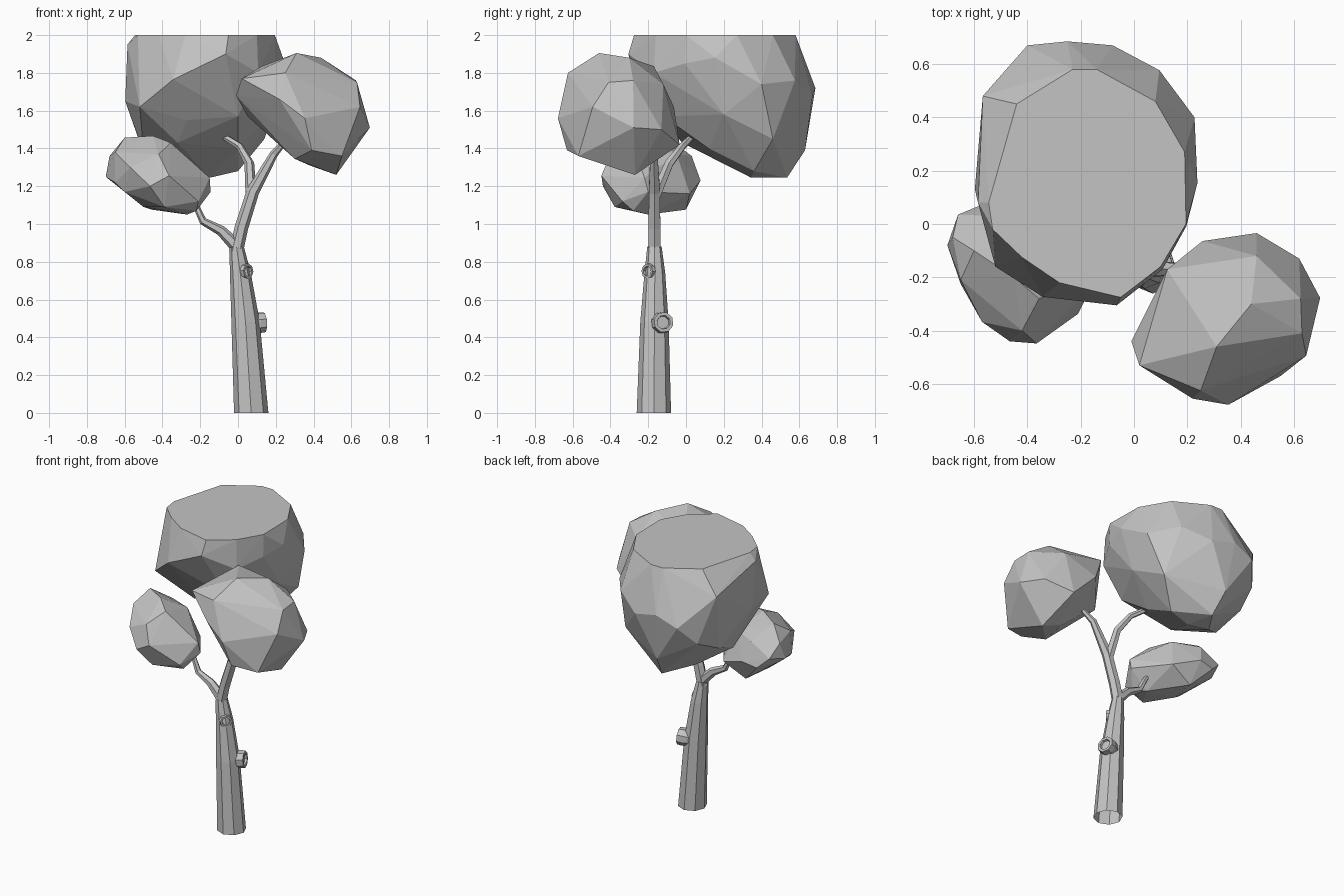
import bpy, bmesh, math
from mathutils import Vector

grey = bpy.data.materials.new("plain grey")
grey.diffuse_color = (0.55, 0.55, 0.55, 1)


def finish(name, bm):
    bmesh.ops.recalc_face_normals(bm, faces=bm.faces)
    mesh = bpy.data.meshes.new(name)
    bm.to_mesh(mesh)
    bm.free()
    mesh.materials.append(grey)
    obj = bpy.data.objects.new(name, mesh)
    bpy.context.collection.objects.link(obj)
    return obj


def skin(bm, rings):
    for a, b in zip(rings, rings[1:]):
        n = len(a)
        for i in range(n):
            j = (i + 1) % n
            bm.faces.new((a[i], a[j], b[j], b[i]))


def ring(bm, centre, direction, radius, sides):
    q = Vector((0, 0, 1)).rotation_difference(direction)
    return [bm.verts.new(centre + q @ Vector((radius * math.cos(t), radius * math.sin(t), 0)))
            for t in (2 * math.pi * i / sides for i in range(sides))]


def limb(name, path, sides=6, base_up=False):
    """Tapered faceted tube along (x, y, z, radius) stations."""
    bm = bmesh.new()
    pts = [Vector(p[:3]) for p in path]
    rings = []
    for i, p in enumerate(pts):
        d = pts[min(i + 1, len(pts) - 1)] - pts[max(i - 1, 0)]
        if base_up and i == 0:
            d = Vector((0, 0, 1))
        rings.append(ring(bm, p, d.normalized(), path[i][3], sides))
    skin(bm, rings)
    bm.faces.new(rings[-1])
    return finish(name, bm)


def knot(name, tip, direction, radius, length):
    """Short cut stub with a rim and a recessed end."""
    bm = bmesh.new()
    d = Vector(direction).normalized()
    tip = Vector(tip)
    profile = [(-length, 0.85), (-0.4 * length, 1), (0, 0.95), (0, 0.65), (-0.015, 0.58)]
    rings = [ring(bm, tip + d * s, d, radius * r, 8) for s, r in profile]
    skin(bm, rings)
    bm.faces.new(rings[-1])
    return finish(name, bm)


def foliage(name, corners, flat_top=(), top_z=2.0):
    """Chiselled convex leaf mass stretched over a few corners."""
    bm = bmesh.new()
    for c in list(corners) + [(x, y, top_z) for x, y in flat_top]:
        bm.verts.new(c)
    bmesh.ops.convex_hull(bm, input=bm.verts[:])
    bmesh.ops.delete(bm, geom=[v for v in bm.verts if not v.link_faces], context='VERTS')
    bmesh.ops.dissolve_limit(bm, angle_limit=math.radians(1), verts=bm.verts[:], edges=bm.edges[:])
    return finish(name, bm)


# Trunk, open at the base
limb("trunk", [(0.07, -0.17, 0, 0.091), (0.04, -0.167, 0.48, 0.075),
               (0.012, -0.165, 0.74, 0.055), (-0.008, -0.167, 0.88, 0.038)], 8, True)

# Branches
limb("right_branch", [(-0.012, -0.167, 0.85, 0.038), (0.018, -0.167, 0.98, 0.036),
                      (0.078, -0.167, 1.17, 0.034), (0.19, -0.17, 1.37, 0.022),
                      (0.25, -0.20, 1.44, 0.014)])
limb("middle_branch", [(0.07, -0.165, 1.14, 0.030), (0.06, -0.09, 1.32, 0.026),
                       (0.01, -0.02, 1.41, 0.020), (-0.085, 0.04, 1.47, 0.016)])
limb("left_branch", [(-0.005, -0.167, 0.88, 0.036), (-0.09, -0.167, 0.965, 0.028),
                     (-0.185, -0.167, 1.015, 0.021), (-0.225, -0.16, 1.10, 0.016),
                     (-0.26, -0.155, 1.15, 0.010)])

# Cut-off stubs on the trunk
knot("lower_knot", (0.138, -0.118, 0.48), (0.94, 0.3, 0.08), 0.058, 0.085)
knot("upper_knot", (0.055, -0.206, 0.75), (0.75, -0.66, 0.0), 0.042, 0.045)

# Leaf masses; the tallest is sliced flat at the top
foliage("main_foliage", [
    # widest belt
    (-0.40, 0.67, 1.66), (-0.25, 0.685, 1.72), (-0.08, 0.67, 1.68), (0.095, 0.577, 1.76),
    (0.227, 0.40, 1.74), (0.238, 0.154, 1.88), (0.197, -0.007, 1.85), (0.107, -0.17, 1.80),
    (-0.065, -0.305, 1.90), (-0.343, -0.273, 1.765), (-0.52, -0.16, 1.62), (-0.597, 0.13, 1.65),
    (-0.567, 0.48, 1.85), (-0.485, 0.57, 1.54), (-0.585, 0.08, 1.95),
    # underside
    (-0.19, 0.535, 1.245), (-0.32, 0.345, 1.27), (-0.15, 0.345, 1.245), (0.0, 0.36, 1.28),
    (0.14, 0.46, 1.45), (-0.22, 0.63, 1.39), (-0.5, 0.2, 1.38), (-0.53, 0.4, 1.46),
    (0.0, 0.12, 1.40), (-0.32, -0.02, 1.43), (-0.27, -0.12, 1.55), (0.0, -0.12, 1.57),
    (0.18, 0.2, 1.58)],
    [(-0.545, 0.08), (-0.44, 0.45), (-0.23, 0.58), (-0.14, 0.58), (0.08, 0.46), (0.19, 0.27),
     (0.195, 0.0), (0.10, -0.16), (-0.05, -0.275), (-0.28, -0.22), (-0.42, -0.125), (-0.53, -0.02)])

foliage("right_foliage", [
    # upper half
    (0.31, -0.46, 1.905), (0.44, -0.30, 1.88), (0.125, -0.17, 1.835), (0.02, -0.53, 1.77),
    (0.25, -0.625, 1.80), (0.625, -0.28, 1.76), (0.63, -0.41, 1.75), (0.46, -0.12, 1.74),
    # widest belt
    (-0.01, -0.44, 1.68), (0.257, -0.064, 1.62), (0.46, -0.034, 1.42), (0.62, -0.13, 1.50),
    (0.698, -0.277, 1.51), (0.646, -0.494, 1.62), (0.354, -0.678, 1.56), (0.22, -0.655, 1.66),
    # underside
    (0.52, -0.27, 1.26), (0.39, -0.63, 1.39), (0.30, -0.50, 1.345), (0.05, -0.32, 1.57),
    (0.20, -0.25, 1.46), (0.38, -0.25, 1.31), (0.55, -0.57, 1.36)])

foliage("left_foliage", [
    # upper half
    (-0.65, -0.21, 1.38), (-0.68, -0.05, 1.36), (-0.60, -0.10, 1.457), (-0.45, -0.20, 1.467),
    (-0.356, -0.28, 1.43), (-0.35, -0.05, 1.37), (-0.52, 0.03, 1.36), (-0.42, -0.40, 1.37),
    # widest belt
    (-0.70, -0.08, 1.25), (-0.66, 0.035, 1.28), (-0.586, 0.066, 1.21), (-0.48, 0.077, 1.23),
    (-0.30, 0.02, 1.16), (-0.15, -0.22, 1.245), (-0.145, -0.20, 1.17), (-0.21, -0.337, 1.12),
    (-0.365, -0.448, 1.256), (-0.466, -0.44, 1.20), (-0.57, -0.367, 1.30), (-0.65, -0.225, 1.22),
    # underside
    (-0.27, -0.20, 1.05), (-0.22, -0.28, 1.07), (-0.456, 0.0, 1.076), (-0.39, -0.377, 1.09),
    (-0.50, -0.20, 1.09), (-0.60, -0.28, 1.17)])
